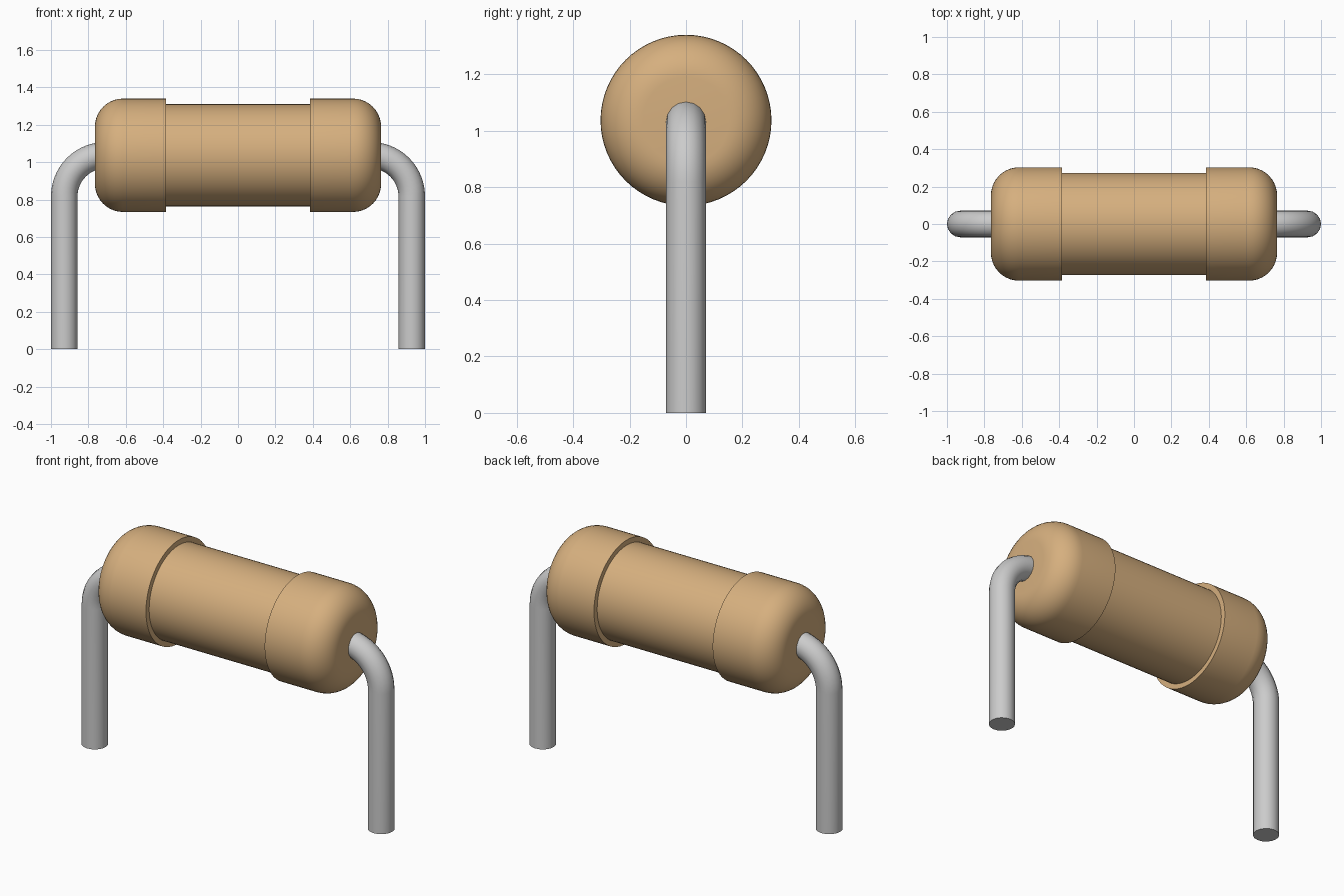
import bpy, bmesh
from math import sin, cos, pi, radians

if "Cube" in bpy.data.objects:
    bpy.data.objects.remove(bpy.data.objects["Cube"])

AXIS_Z = 1.037      # height of the body axis
LEAD_R = 0.071
LEAD_X = 0.929
BEND = 0.22

tan = bpy.data.materials.new("tan_coating")
tan.diffuse_color = (0.67, 0.43, 0.21, 1)
tan.use_nodes = True
tan.node_tree.nodes["Principled BSDF"].inputs["Base Color"].default_value = tan.diffuse_color


def smooth(obj):
    bpy.ops.object.select_all(action='DESELECT')
    obj.select_set(True)
    bpy.context.view_layer.objects.active = obj
    bpy.ops.object.shade_smooth_by_angle(angle=radians(35))


def lathe_x(name, profile, steps=64):
    """Revolve (x, radius) points around the x axis."""
    bm = bmesh.new()
    vs = [bm.verts.new((x, 0, r)) for x, r in profile]
    for a, b in zip(vs, vs[1:]):
        bm.edges.new((a, b))
    bmesh.ops.spin(bm, geom=bm.verts[:] + bm.edges[:], cent=(0, 0, 0),
                   axis=(1, 0, 0), angle=2 * pi, steps=steps, use_merge=True)
    bmesh.ops.remove_doubles(bm, verts=bm.verts[:], dist=1e-4)
    bmesh.ops.recalc_face_normals(bm, faces=bm.faces[:])
    mesh = bpy.data.meshes.new(name)
    bm.to_mesh(mesh)
    bm.free()
    obj = bpy.data.objects.new(name, mesh)
    obj.location.z = AXIS_Z
    bpy.context.collection.objects.link(obj)
    smooth(obj)
    return obj


def wire(name, points):
    """Round wire along a path, turned into a mesh."""
    curve = bpy.data.curves.new(name, 'CURVE')
    curve.dimensions = '3D'
    curve.bevel_depth = LEAD_R
    curve.bevel_resolution = 6
    curve.use_fill_caps = True
    sp = curve.splines.new('POLY')
    sp.points.add(len(points) - 1)
    for p, co in zip(sp.points, points):
        p.co = (*co, 1)
    obj = bpy.data.objects.new(name, curve)
    bpy.context.collection.objects.link(obj)
    bpy.ops.object.select_all(action='DESELECT')
    obj.select_set(True)
    bpy.context.view_layer.objects.active = obj
    bpy.ops.object.convert(target='MESH')
    smooth(bpy.context.view_layer.objects.active)


# Body: thinner barrel between two wider, rounded end caps
END, CAP_R, FILLET = 0.765, 0.303, 0.15
arc = [i * pi / 2 / 10 for i in range(11)]
half = [(0.385, 0.273), (0.385, CAP_R)]
half += [(END - FILLET + FILLET * sin(a), CAP_R - FILLET + FILLET * cos(a)) for a in arc]
half += [(END, 0)]
body = lathe_x("resistor_body", [(-x, r) for x, r in reversed(half)] + half)
body.data.materials.append(tan)

# Leads: straight leg, quarter bend, short stub into the body
for s, name in ((-1, "left_lead"), (1, "right_lead")):
    cx, cz = LEAD_X - BEND, AXIS_Z - BEND
    path = [(s * LEAD_X, 0, 0)]
    path += [(s * (cx + BEND * cos(a)), 0, cz + BEND * sin(a))
             for a in (i * pi / 2 / 14 for i in range(15))]
    path += [(s * 0.66, 0, AXIS_Z)]
    wire(name, path)
